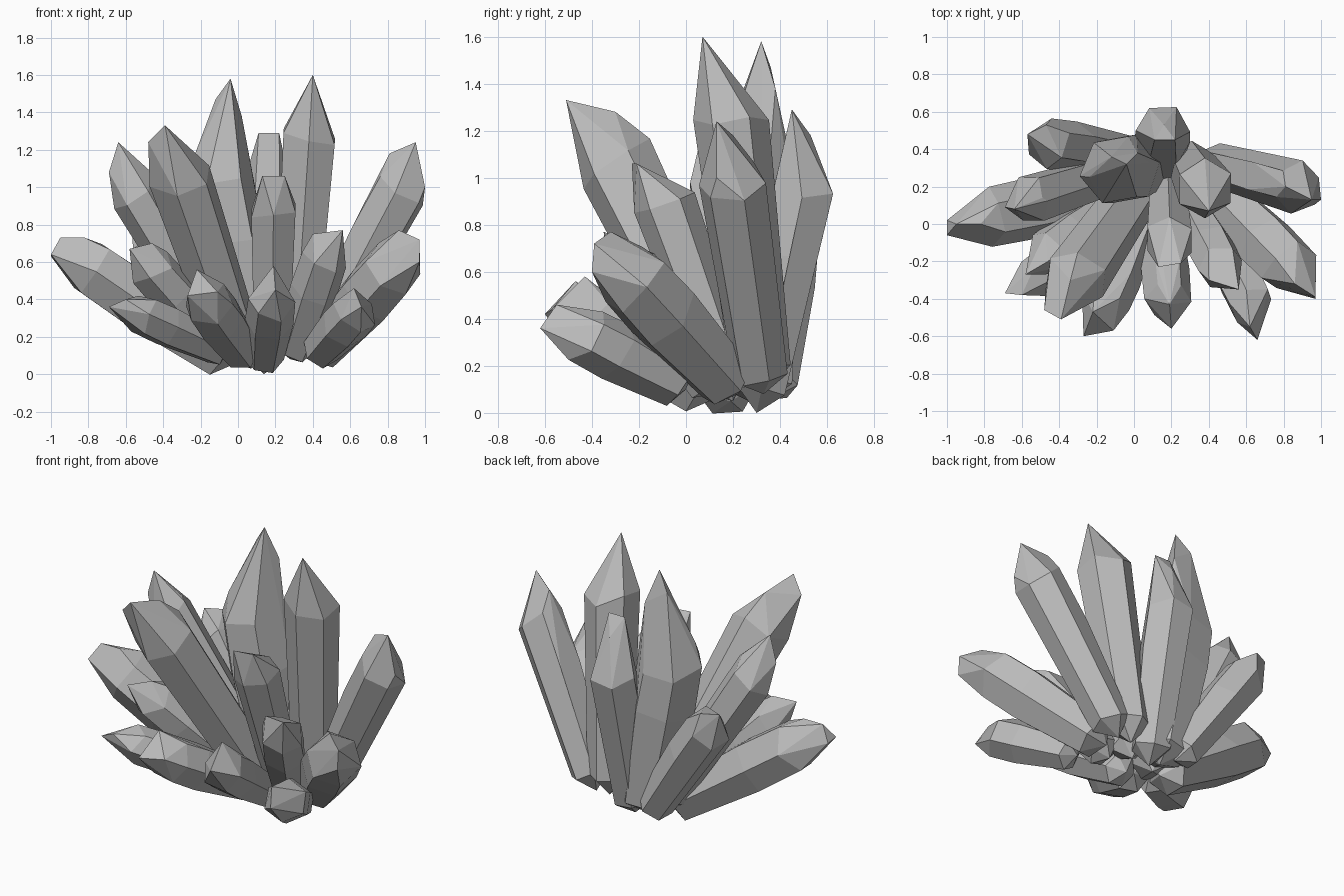
import bpy, bmesh, math, random
from mathutils import Vector

cube = bpy.data.objects.get("Cube")
if cube:
    bpy.data.objects.remove(cube, do_unlink=True)

random.seed(4)
stone = bpy.data.materials.new("grey crystal")
stone.use_nodes = True
colour = (0.5, 0.5, 0.5, 1)
stone.diffuse_color = colour
stone.node_tree.nodes["Principled BSDF"].inputs["Base Color"].default_value = colour


def crystal(name, base, shoulder, radius, turn, *corners):
    """Tapered six-sided prism with a pointed foot and a head cut to the given corners."""
    base, shoulder = Vector(base), Vector(shoulder)
    axis = shoulder - base
    length = axis.length
    axis.normalize()
    u = Vector((0, 1, 0)).cross(axis).normalized()
    v = axis.cross(u)
    bm = bmesh.new()
    bm.verts.new(base)
    for corner in corners:
        bm.verts.new(corner)
    # Rings at the foot, the widest part and the shoulder
    for t, r, wobble in ((0.1, 0.78, 0.1), (0.7, 1.0, 0.1), (1.0, 0.97, 0.25)):
        for i in range(6):
            a = math.radians(turn) + math.tau * i / 6
            lift = wobble * random.uniform(-1, 1) * radius
            bm.verts.new(base + axis * (t * length + lift)
                         + (u * math.cos(a) + v * math.sin(a)) * r * radius)
    hull = bmesh.ops.convex_hull(bm, input=bm.verts)
    spare = {g for g in hull["geom_interior"] + hull["geom_unused"]
             if isinstance(g, bmesh.types.BMVert)}
    bmesh.ops.delete(bm, geom=list(spare), context='VERTS')
    bmesh.ops.dissolve_limit(bm, angle_limit=math.radians(4), verts=bm.verts, edges=bm.edges)
    bmesh.ops.recalc_face_normals(bm, faces=bm.faces)
    mesh = bpy.data.meshes.new(name)
    bm.to_mesh(mesh)
    bm.free()
    mesh.materials.append(stone)
    bpy.context.collection.objects.link(bpy.data.objects.new(name, mesh))


# Tall upright crystals
crystal("tall_left_crystal", (.07, .31, .03), (-.10, .29, 1.0), .195, 10,
        (-.04, .32, 1.58), (-.12, .36, 1.47), (-.24, .25, 1.15), (.02, .38, 1.38))
crystal("tall_right_crystal", (.30, .33, .08), (.38, .19, 1.26), .165, 30, (.40, .07, 1.60))
crystal("back_crystal", (.14, .30, 0), (.155, .50, .95), .15, 0,
        (.11, .45, 1.29), (.22, .45, 1.29), (.16, .53, 1.18))
crystal("right_crystal", (.39, .33, .08), (.88, .195, .99), .15, 20,
        (.95, .13, 1.24), (.81, .20, 1.18), (1.0, .13, 1.0))

# Leaning crystals on the left
crystal("big_front_left_crystal", (.03, .20, .05), (-.31, -.29, 1.05), .18, 15,
        (-.39, -.51, 1.33), (-.48, -.46, 1.24), (-.34, -.30, 1.28))
crystal("upper_left_crystal", (-.03, .30, .08), (-.56, .13, .98), .14, 0,
        (-.64, .08, 1.24), (-.49, .14, 1.10), (-.69, .09, 1.08))
crystal("rear_left_crystal", (0, .36, .06), (-.46, .43, .74), .14, 25,
        (-.57, .48, .87), (-.47, .53, .87))
crystal("low_left_crystal", (-.03, .19, .05), (-.76, .04, .55), .165, 30,
        (-1.0, -.06, .64), (-1.0, .02, .63), (-.95, .0, .73), (-.82, .0, .73))
crystal("inner_left_crystal", (-.05, .15, .10), (-.46, -.15, .56), .13, 12,
        (-.58, -.27, .67), (-.46, -.20, .70))
crystal("small_left_crystal", (-.06, .06, .11), (-.52, -.28, .32), .115, 40,
        (-.69, -.37, .36), (-.60, -.38, .40))

# Front and right-hand crystals
crystal("upper_front_crystal", (.18, .20, .08), (.19, -.09, .89), .14, 30,
        (.13, -.23, 1.06), (.25, -.21, 1.06))
crystal("front_crystal", (.14, .10, .05), (.18, -.40, .39), .13, 0,
        (.20, -.56, .45), (.19, -.43, .58))
crystal("front_left_crystal", (.05, .06, .09), (-.16, -.43, .38), .14, 20,
        (-.27, -.60, .42), (-.11, -.57, .44), (-.22, -.47, .56))
crystal("inner_right_crystal", (.28, .12, .08), (.46, -.22, .61), .13, 10,
        (.56, -.35, .77), (.40, -.30, .75))
crystal("low_right_crystal", (.39, .22, .08), (.83, -.23, .57), .165, 35,
        (.97, -.39, .72), (.86, -.32, .77), (.97, -.40, .60), (.60, .02, .13))
crystal("small_right_crystal", (.42, 0, .10), (.63, -.43, .33), .13, 15,
        (.66, -.62, .36), (.62, -.55, .46))
